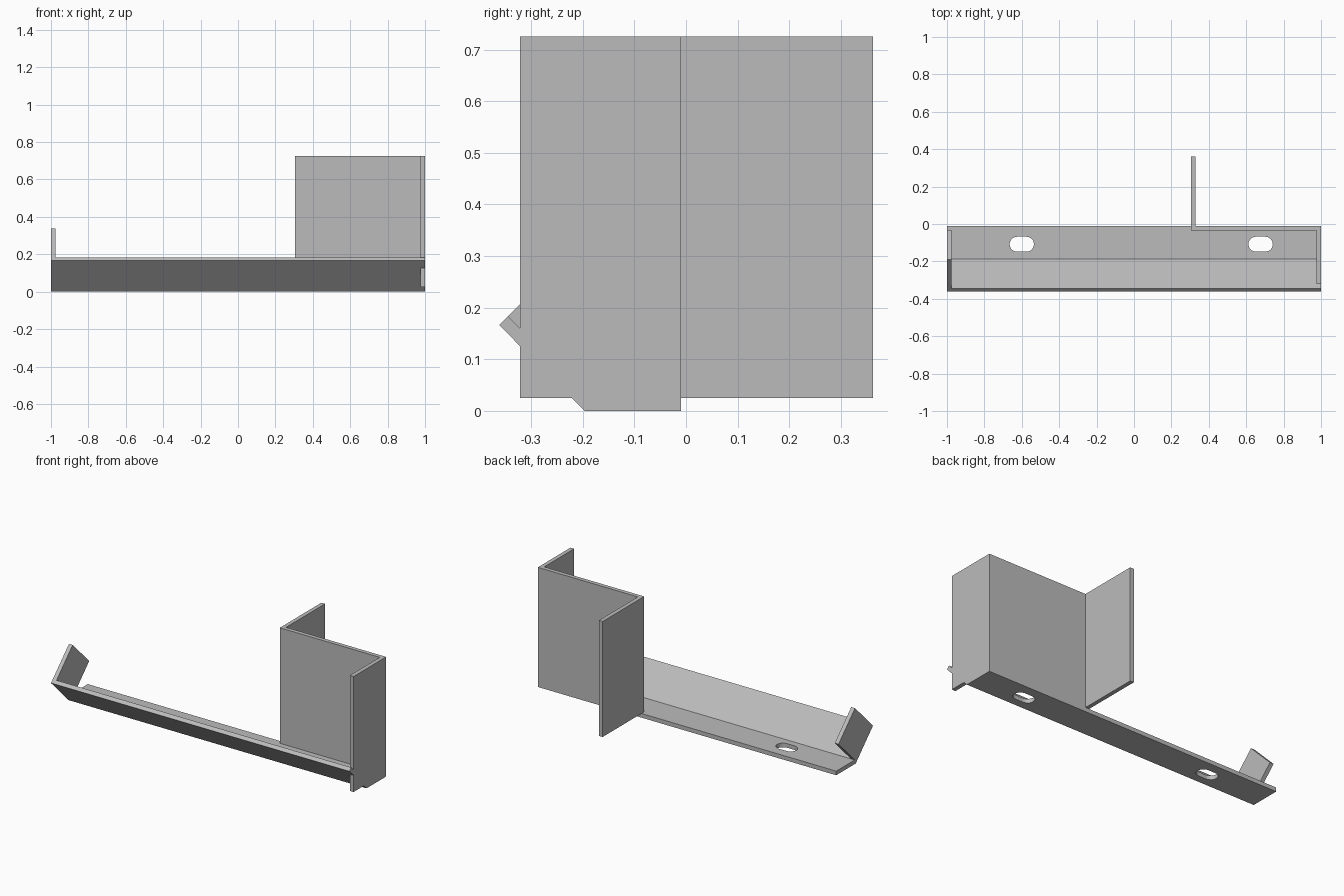
import bpy
import bmesh
import math
from mathutils import Vector

cube = bpy.data.objects.get("Cube")
if cube:
    bpy.data.objects.remove(cube, do_unlink=True)

steel = bpy.data.materials.new("plain grey steel")
steel.use_nodes = True
grey = (0.5, 0.5, 0.5, 1)
steel.diffuse_color = grey
steel.node_tree.nodes["Principled BSDF"].inputs["Base Color"].default_value = grey


def prism(name, outline, sweep):
    """Sweep a flat outline along a vector into a solid part."""
    bm = bmesh.new()
    face = bm.faces.new([bm.verts.new(p) for p in outline])
    out = bmesh.ops.extrude_face_region(bm, geom=[face])["geom"]
    moved = [v for v in out if isinstance(v, bmesh.types.BMVert)]
    bmesh.ops.translate(bm, verts=moved, vec=Vector(sweep))
    bmesh.ops.recalc_face_normals(bm, faces=bm.faces)
    mesh = bpy.data.meshes.new(name)
    bm.to_mesh(mesh)
    bm.free()
    mesh.materials.append(steel)
    obj = bpy.data.objects.new(name, mesh)
    bpy.context.collection.objects.link(obj)
    return obj


def side_plate(name, x0, x1, profile):
    return prism(name, [(x0, y, z) for y, z in profile], (x1 - x0, 0, 0))


T = 0.025                 # sheet thickness
BACK, TOP = -0.01, 0.725
BEND = (-0.187, T)        # inner bend line
LIP = (-0.345, 0.183)     # inner edge of the sloping flange
TIP = (-0.362, 0.166)     # outer edge of the sloping flange

# Long rail: flat base with a sloping front flange
rail = side_plate("base_rail", -1, 1,
                  [(BACK, 0), (-0.197, 0), TIP, LIP, BEND, (BACK, T)])

# Two rounded slots through the base
R, HALF = 0.04, 0.025
for x in (-0.6, 0.677):
    ring = []
    for side in (1, -1):
        for i in range(13):
            a = math.pi * (i / 12 - 0.5)
            ring.append((x + side * (HALF + R * math.cos(a)),
                         -0.108 + side * R * math.sin(a), -0.1))
    cutter = prism("slot_cutter", ring, (0, 0, 0.2))
    cutter.hide_render = True
    cut = rail.modifiers.new("slot", "BOOLEAN")
    cut.operation, cut.solver, cut.object = "DIFFERENCE", "EXACT", cutter
    bpy.context.view_layer.objects.active = rail
    bpy.ops.object.modifier_apply(modifier=cut.name)
    bpy.data.objects.remove(cutter, do_unlink=True)

# End tab standing square on the flange
side_plate("end_tab", -1, -1 + T, [LIP, (-0.19, 0.338), (-0.032, 0.18), BEND])

# Upright Z-shaped bracket
FRONT = -0.322
side_plate("side_wall", 1 - T, 1,
           [(FRONT, 0.16), BEND, (BACK, T), (BACK, TOP), (FRONT, TOP)])
side_plate("side_wall_lower_corner", 1 - T, 1,
           [(FRONT, 0.126), (FRONT, T), (-0.222, T)])
side_plate("back_wall", 0.305, 1 - T,
           [(BACK - T, T), (BACK, T), (BACK, TOP), (BACK - T, TOP)])
side_plate("rear_fin", 0.305, 0.305 + T,
           [(BACK, T), (0.362, T), (0.362, TOP), (BACK, TOP)])
